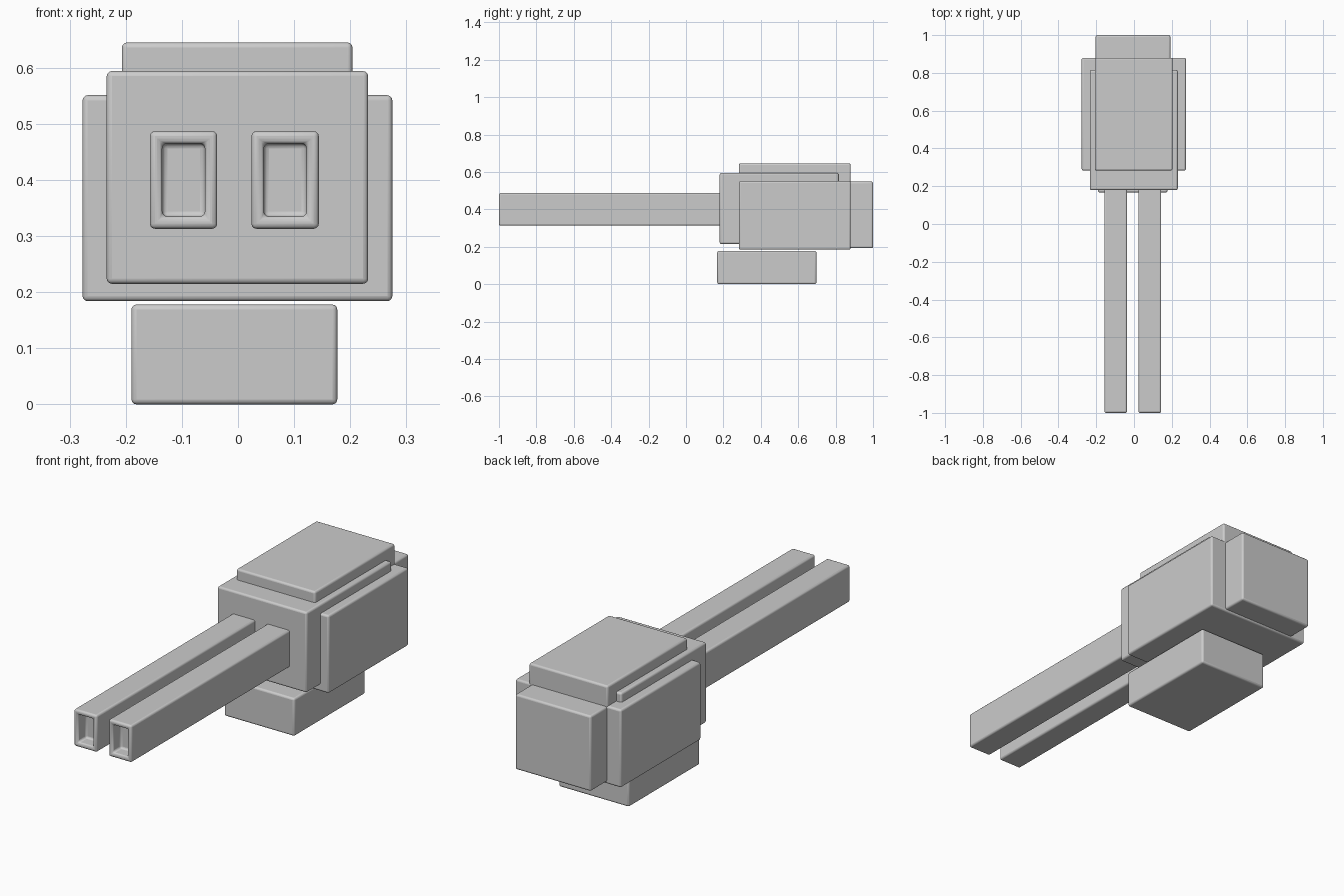
import bpy, bmesh

if "Cube" in bpy.data.objects:
    bpy.data.objects.remove(bpy.data.objects["Cube"])

grey = bpy.data.materials.new("plain_grey")
grey.diffuse_color = (0.6, 0.6, 0.6, 1)
grey.use_nodes = True
grey.node_tree.nodes["Principled BSDF"].inputs["Base Color"].default_value = grey.diffuse_color


def rounded_box(name, lo, hi, bore=None):
    """Box from corner to corner with rounded edges; bore = (rim, depth) hollows the front."""
    bm = bmesh.new()
    bmesh.ops.create_cube(bm, size=1)
    for v in bm.verts:
        v.co = [(a + b) / 2 + c * (b - a) for a, b, c in zip(lo, hi, v.co)]
    if bore:
        bm.normal_update()
        front = min(bm.faces, key=lambda f: f.calc_center_median().y)
        bmesh.ops.inset_region(bm, faces=[front], thickness=bore[0])
        # second loop forms the bore walls, pushed back into the barrel
        bmesh.ops.inset_region(bm, faces=[front], thickness=0.0001)
        for v in front.verts:
            v.co.y += bore[1]
    mesh = bpy.data.meshes.new(name)
    bm.to_mesh(mesh)
    bm.free()
    mesh.materials.append(grey)
    ob = bpy.data.objects.new(name, mesh)
    bpy.context.collection.objects.link(ob)
    bev = ob.modifiers.new("rounded_edges", 'BEVEL')
    bev.width = 0.009
    bev.segments = 3
    bev.limit_method = 'ANGLE'
    bpy.ops.object.select_all(action='DESELECT')
    ob.select_set(True)
    bpy.context.view_layer.objects.active = ob
    bpy.ops.object.shade_smooth_by_angle()
    return ob


# Base and stacked housing
rounded_box("base", (-0.19, 0.167, 0.0), (0.177, 0.697, 0.178))
rounded_box("front_housing", (-0.234, 0.18, 0.215), (0.232, 0.815, 0.594))
rounded_box("wide_housing", (-0.277, 0.283, 0.184), (0.275, 0.88, 0.551))
rounded_box("top_plate", (-0.207, 0.283, 0.5), (0.204, 0.88, 0.645))
rounded_box("rear_block", (-0.203, 0.8, 0.193), (0.192, 1.0, 0.548))

# Twin hollow-ended barrels
for side, x in (("left", -0.157), ("right", 0.024)):
    rounded_box(side + "_barrel", (x, -1.0, 0.313), (x + 0.12, 0.25, 0.487), bore=(0.031, 0.06))
